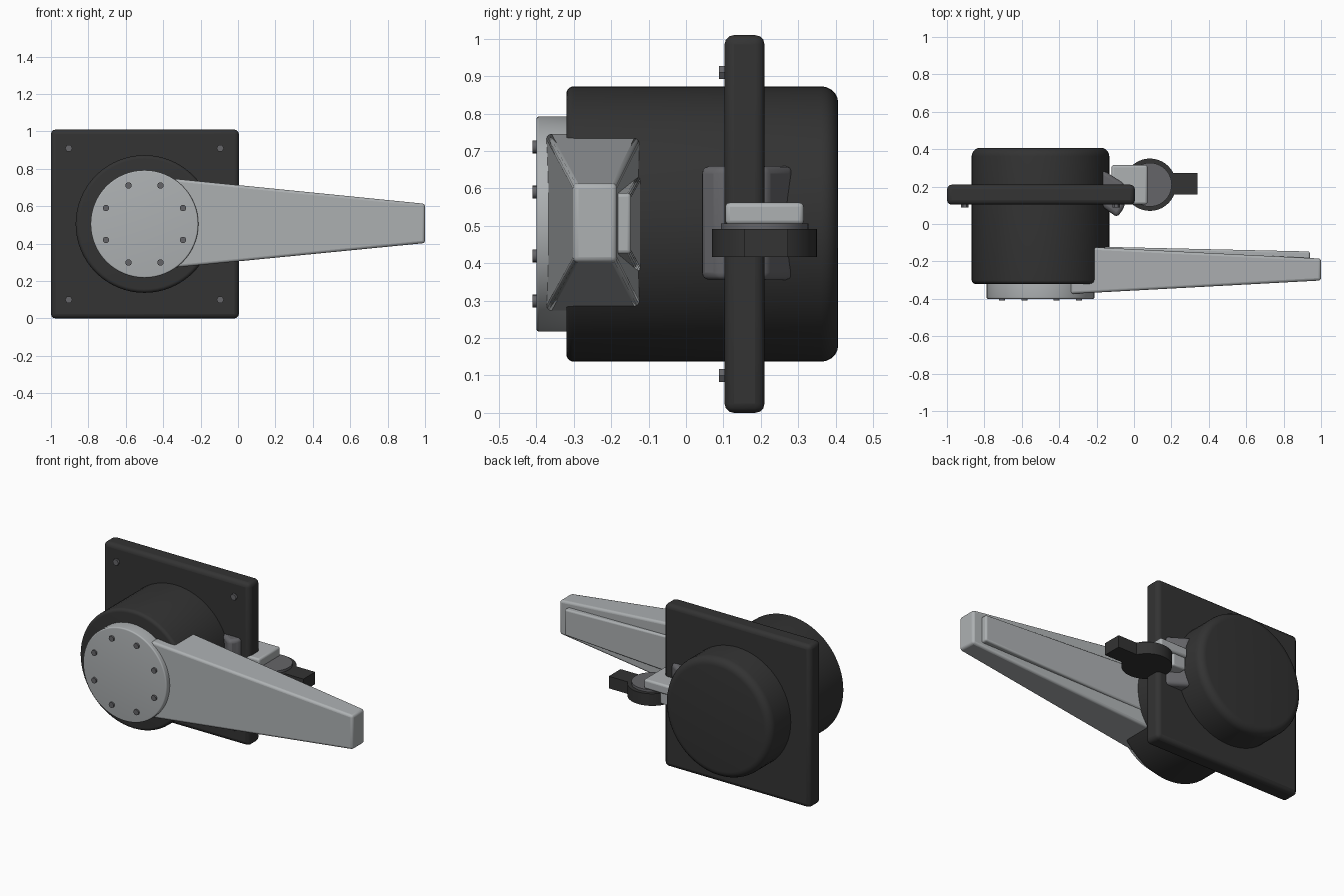
import bpy, bmesh
from math import pi, cos, sin, radians
from mathutils import Matrix

cube = bpy.data.objects.get("Cube")
if cube:
    bpy.data.objects.remove(cube, do_unlink=True)


def material(name, color):
    m = bpy.data.materials.new(name)
    m.use_nodes = True
    m.diffuse_color = (*color, 1)
    m.node_tree.nodes["Principled BSDF"].inputs["Base Color"].default_value = (*color, 1)
    return m


BLACK = material("black", (0.033, 0.033, 0.033))
SILVER = material("silver", (0.42, 0.44, 0.45))
GREY = material("grey", (0.13, 0.13, 0.14))
CX, CZ = -0.5, 0.505  # axis of the round housing


def finish(name, bm, mat, bevel=0.0, segments=3):
    bmesh.ops.recalc_face_normals(bm, faces=bm.faces)
    mesh = bpy.data.meshes.new(name)
    bm.to_mesh(mesh)
    bm.free()
    mesh.materials.append(mat)
    ob = bpy.data.objects.new(name, mesh)
    bpy.context.collection.objects.link(ob)
    if bevel:
        mod = ob.modifiers.new("Bevel", "BEVEL")
        mod.width, mod.segments = bevel, segments
        mod.limit_method, mod.angle_limit = "ANGLE", radians(30)
    bpy.ops.object.select_all(action="DESELECT")
    ob.select_set(True)
    bpy.context.view_layer.objects.active = ob
    bpy.ops.object.shade_smooth_by_angle(angle=radians(32))
    return ob


def loft(name, rings, mat, bevel=0.0):
    """Solid skinned through matching rings of points."""
    bm = bmesh.new()
    loops = [[bm.verts.new(p) for p in ring] for ring in rings]
    n = len(loops[0])
    for a, b in zip(loops, loops[1:]):
        for i in range(n):
            j = (i + 1) % n
            bm.faces.new((a[i], a[j], b[j], b[i]))
    bm.faces.new(loops[0])
    bm.faces.new(loops[-1])
    return finish(name, bm, mat, bevel)


def section(x, y0, y1, z0, z1):
    return [(x, y0, z0), (x, y1, z0), (x, y1, z1), (x, y0, z1)]


def box(name, xs, ys, zs, mat, bevel=0.0):
    return loft(name, [section(x, *ys, *zs) for x in xs], mat, bevel)


def prism(name, outline, z0, z1, mat, bevel=0.0):
    return loft(name, [[(x, y, z) for x, y in outline] for z in (z0, z1)], mat, bevel)


def turned(name, profile, mat, x=CX, z=CZ, sides=64):
    """Round part along y from (radius, y) points."""
    rings = [[(x + r * cos(2 * pi * i / sides), y, z + r * sin(2 * pi * i / sides))
              for i in range(sides)] for r, y in profile]
    return loft(name, rings, mat)


def rounded(r, y0, y1, front, back, steps=5):
    """Cylinder profile with rounded rims."""
    arc = [pi / 2 * i / steps for i in range(steps + 1)]
    return ([(r - front + front * sin(a), y0 + front - front * cos(a)) for a in arc]
            + [(r - back + back * cos(a), y1 - back + back * sin(a)) for a in arc])


# Housing, mounting plate and front cover
turned("housing", rounded(0.368, -0.32, 0.407, 0.02, 0.045), BLACK)
box("mounting_plate", (-1, 0.005), (0.103, 0.21), (0, 1.01), BLACK, 0.025)
turned("front_cover", rounded(0.288, -0.4, -0.3, 0.008, 0.004), SILVER)

# Screws on the cover and the plate
for i in range(8):
    a = pi / 8 + i * pi / 4
    turned(f"cover_screw_{i + 1}", [(0.017, -0.41), (0.017, -0.39)], GREY,
           CX + 0.223 * cos(a), CZ + 0.223 * sin(a), 16)
for sx in (-1, 1):
    for sz in (-1, 1):
        side = ("left" if sx > 0 else "right") + ("_top" if sz > 0 else "_bottom")
        turned(f"plate_screw_{side}", [(0.02, 0.088), (0.02, 0.11)], GREY,
               CX + 0.405 * sx, CZ + 0.405 * sz, 6)

# Tapered lever with a raised rib on its back
loft("lever", [section(-0.34, -0.374, -0.118, 0.272, 0.747),
               section(1.0, -0.302, -0.185, 0.403, 0.613)], SILVER, 0.014)
loft("lever_rib", [section(-0.25, -0.2, -0.12, 0.375, 0.635),
                   section(0.94, -0.22, -0.147, 0.425, 0.587)], SILVER, 0.01)

# Latch bracket at the side of the housing
prism("latch_bracket", [(-0.2, 0.115), (-0.09, 0.035), (-0.05, 0.09),
                        (-0.05, 0.215), (-0.16, 0.285), (-0.2, 0.285)],
      0.355, 0.66, GREY, 0.02)
box("latch_neck", (-0.12, -0.03), (0.12, 0.3), (0.43, 0.54), SILVER, 0.01)
box("latch_arm", (-0.12, 0.072), (0.105, 0.315), (0.503, 0.562), SILVER, 0.012)


# Rotating cam with its finger tab
def disc(name, r, z0, z1, mat):
    bm = bmesh.new()
    bmesh.ops.create_cone(bm, cap_ends=True, segments=40, radius1=r, radius2=r, depth=z1 - z0,
                          matrix=Matrix.Translation((0.085, 0.21, (z0 + z1) / 2)))
    finish(name, bm, mat)


disc("cam", 0.14, 0.417, 0.492, BLACK)
disc("cam_washer", 0.117, 0.488, 0.507, GREY)
box("cam_tab", (0.15, 0.34), (0.157, 0.273), (0.417, 0.492), BLACK)
